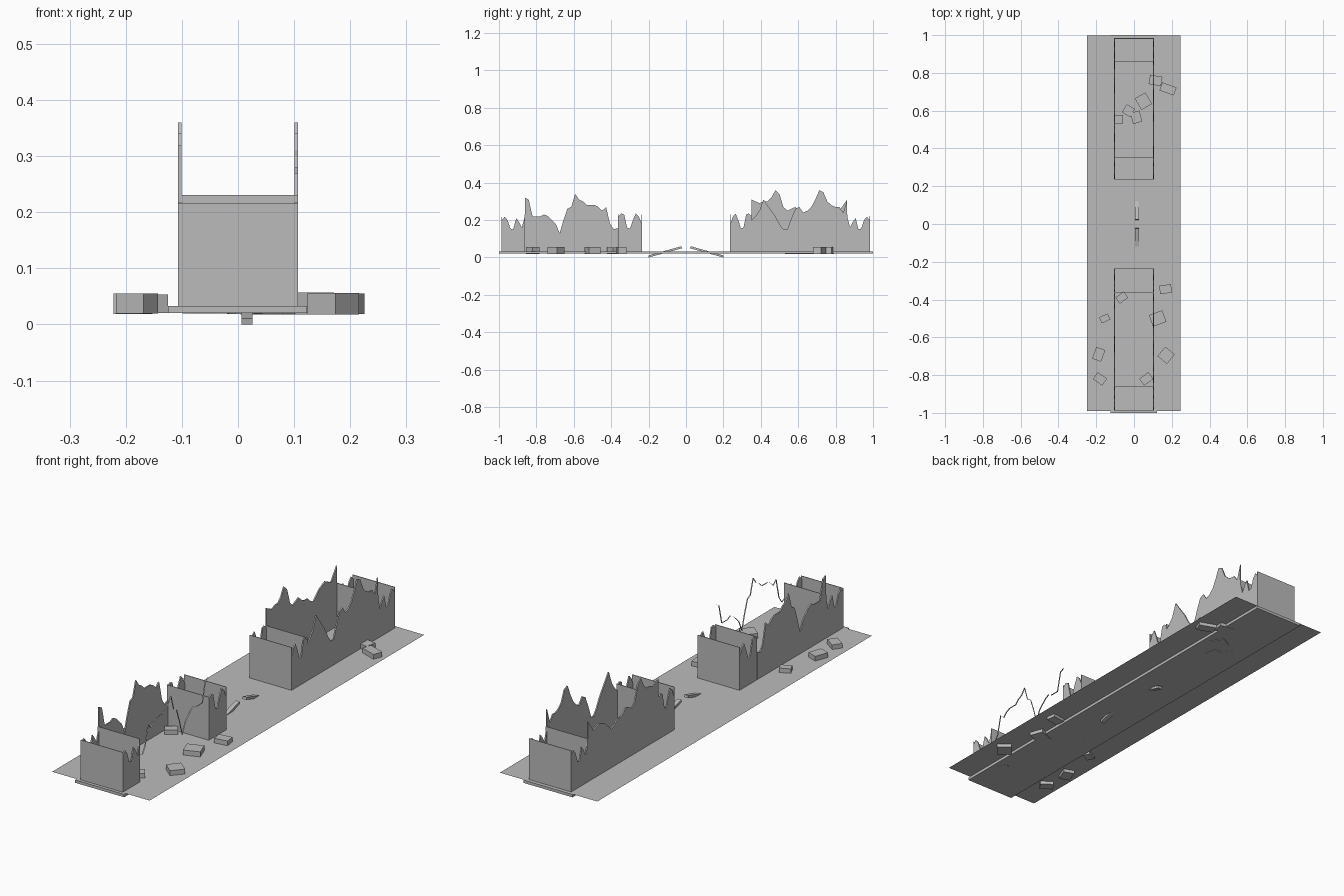
import bpy
import bmesh
import math
from mathutils import Matrix, Vector

cube = bpy.data.objects.get("Cube")
if cube:
    bpy.data.objects.remove(cube, do_unlink=True)

concrete = bpy.data.materials.new("concrete grey")
concrete.use_nodes = True
grey = (0.5, 0.5, 0.5, 1)
concrete.diffuse_color = grey
concrete.node_tree.nodes["Principled BSDF"].inputs["Base Color"].default_value = grey

GROUND = 0.033     # level of the road surface
WALL_X = 0.1035    # distance of the side walls from the middle
THICK = 0.006      # wall thickness


def finish(bm, name):
    mesh = bpy.data.meshes.new(name)
    bmesh.ops.recalc_face_normals(bm, faces=bm.faces)
    bm.to_mesh(mesh)
    bm.free()
    mesh.materials.append(concrete)
    obj = bpy.data.objects.new(name, mesh)
    bpy.context.collection.objects.link(obj)
    return obj


def box(name, centre, size, turn=0, tilt=0):
    bm = bmesh.new()
    bmesh.ops.create_cube(bm, size=1)
    place = (Matrix.Translation(centre)
             @ Matrix.Rotation(math.radians(turn), 4, "Z")
             @ Matrix.Rotation(tilt, 4, "X")
             @ Matrix.Diagonal((*size, 1)))
    bm.transform(place)
    return finish(bm, name)


def broken_wall(name, x, start, end, heights, rim_only=False):
    """Wall along y whose ragged top follows evenly spaced heights in centimetres."""
    bm = bmesh.new()
    steps = len(heights) - 1
    left = x - THICK / 2
    top = [bm.verts.new((left, start + (end - start) * i / steps, h / 100))
           for i, h in enumerate(heights)]
    shift = Vector((THICK, 0, 0))
    if rim_only:
        edges = [bm.edges.new(pair) for pair in zip(top, top[1:])]
        made = bmesh.ops.extrude_edge_only(bm, edges=edges)
    else:
        feet = [bm.verts.new((left, y, GROUND)) for y in (end, start)]
        face = bm.faces.new(top + feet)
        made = bmesh.ops.extrude_face_region(bm, geom=[face], use_keep_orig=True)
    moved = [v for v in made["geom"] if isinstance(v, bmesh.types.BMVert)]
    bmesh.ops.translate(bm, verts=moved, vec=shift)
    return finish(bm, name)


# Road surface and the slab hanging under it
bm = bmesh.new()
bmesh.ops.create_grid(bm, x_segments=1, y_segments=1, size=1,
                      matrix=Matrix.Translation((-0.002, 0.004, GROUND + 0.0005))
                      @ Matrix.Diagonal((0.247, 0.994, 1, 1)))
finish(bm, "road_surface")
box("road_slab", (-0.001, 0, 0.0265), (0.248, 2, 0.013))

# Closed end boxes of each walled bay, with scalloped sides
outer_tops = [20, 21.8, 20, 15.5, 15, 21, 19, 16, 22]
inner_tops = [18, 22, 23.5, 20, 15.5, 16, 23, 23.5, 22]
end_boxes = {
    "front_outer": (-0.985, -0.862, outer_tops, 0.216),
    "front_inner": (-0.237, -0.362, inner_tops, 0.23),
    "back_inner": (0.237, 0.35, inner_tops, 0.23),
    "back_outer": (0.982, 0.862, outer_tops, 0.222),
}
for name, (outside, inside, tops, height) in end_boxes.items():
    for side, sign in (("left", 1), ("right", -1)):
        broken_wall(f"{name}_{side}_wing", sign * WALL_X, outside, inside, tops)
    for label, y, z in (("cap", outside, height), ("divider", inside, 0.231)):
        box(f"{name}_{label}", (0, y, (GROUND + z) / 2),
            (2 * WALL_X + THICK, 0.003, z - GROUND))

# Ragged long walls; the front left one has only its rim left
front_tops = [32, 31, 22, 22, 22, 23, 22, 20, 18, 13, 20, 26, 27,
              34, 31, 30, 28, 28, 28, 27, 25, 27, 18, 15, 16]
back_left_tops = [20, 22, 25, 31, 28, 25, 22, 18, 15, 15, 21, 26, 27,
                  24, 25, 27, 31, 36, 35, 30, 28, 27, 27, 24, 31]
back_right_tops = [31, 30, 29, 30, 30, 32, 36, 34, 27, 25, 26, 27, 25,
                   24, 24, 22, 21, 23, 25, 26, 27, 26, 25, 28, 31]
broken_wall("front_right_wall", -WALL_X, -0.862, -0.365, front_tops)
broken_wall("front_left_wall_rim", WALL_X, -0.365, -0.862, front_tops, rim_only=True)
broken_wall("back_left_wall", WALL_X, 0.35, 0.862, back_left_tops)
broken_wall("back_right_wall", -WALL_X, 0.35, 0.862, back_right_tops)

# Loose rubble: x, y, width, depth, turn
rubble = [
    (0.114, 0.76, 0.066, 0.05, -10), (0.18, 0.715, 0.08, 0.045, -20),
    (0.05, 0.65, 0.065, 0.07, 30), (-0.03, 0.6, 0.05, 0.05, -30),
    (0.012, 0.565, 0.05, 0.06, 15), (-0.08, 0.555, 0.045, 0.045, 0),
    (-0.065, -0.39, 0.055, 0.04, 35), (0.167, -0.345, 0.063, 0.045, 8),
    (-0.155, -0.5, 0.05, 0.035, 25), (0.125, -0.5, 0.075, 0.065, 20),
    (-0.187, -0.69, 0.05, 0.065, -20), (0.17, -0.695, 0.065, 0.065, -40),
    (-0.18, -0.82, 0.06, 0.045, -35), (0.065, -0.82, 0.06, 0.045, 35),
]
for i, (x, y, width, depth, turn) in enumerate(rubble):
    tall = 0.025 + 0.2 * (width * depth) ** 0.5
    box(f"rubble_{i + 1}", (x, y, 0.037), (width, depth, tall), turn)

# Pair of splinters sticking up through the middle of the road
for name, sign in (("front", -1), ("back", 1)):
    box(f"{name}_splinter", (0.016, sign * 0.112, 0.03), (0.02, 0.184, 0.011),
        tilt=-sign * 0.27)
